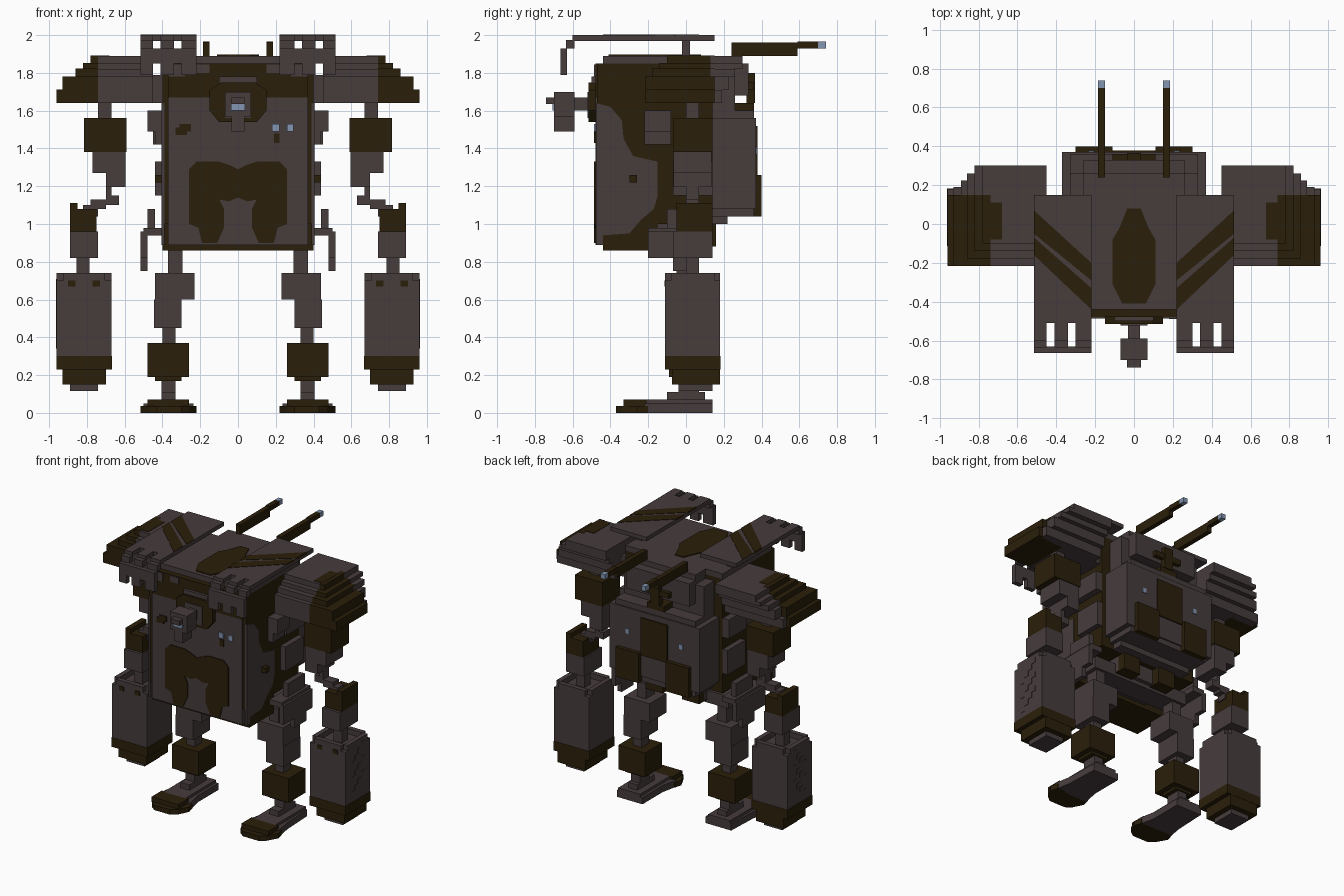
import bpy, bmesh

def material(name, rgb):
    m = bpy.data.materials.new(name)
    m.diffuse_color = (*rgb, 1)
    return m

GREY = material("warm_grey", (0.063, 0.045, 0.046))
BROWN = material("dark_brown", (0.023, 0.0135, 0.003))
BLUE = material("pale_blue", (0.23, 0.30, 0.45))

def finish(name, bm, mat):
    bmesh.ops.recalc_face_normals(bm, faces=bm.faces)
    me = bpy.data.meshes.new(name)
    bm.to_mesh(me)
    bm.free()
    me.materials.append(mat)
    bpy.context.collection.objects.link(bpy.data.objects.new(name, me))

def part(name, mat, *boxes, mirror=True):
    """Blocks given as (x0, x1, y0, y1, z0, z1), optionally repeated on the -x side."""
    bm = bmesh.new()
    for x0, x1, y0, y1, z0, z1 in boxes:
        for s in ((1, -1) if mirror else (1,)):
            vs = bmesh.ops.create_cube(bm, size=1)["verts"]
            for v in vs:
                v.co.x = s * ((x0 + x1) / 2 + v.co.x * (x1 - x0))
                v.co.y = (y0 + y1) / 2 + v.co.y * (y1 - y0)
                v.co.z = (z0 + z1) / 2 + v.co.z * (z1 - z0)
    finish(name, bm, mat)

def centre(name, mat, *boxes):
    part(name, mat, *boxes, mirror=False)

def prism(name, mat, outline, axis, lo, hi, mirror=True):
    """Outline in the plane across the axis, extruded from lo to hi."""
    bm = bmesh.new()
    for s in ((1, -1) if mirror else (1,)):
        put = {"x": lambda a, b, t: (s * t, a, b), "y": lambda a, b, t: (s * a, t, b),
               "z": lambda a, b, t: (s * a, b, t)}[axis]
        low = [bm.verts.new(put(a, b, lo)) for a, b in outline]
        top = [bm.verts.new(put(a, b, hi)) for a, b in outline]
        bm.faces.new(low)
        bm.faces.new(top)
        for i in range(len(low)):
            j = (i + 1) % len(low)
            bm.faces.new((low[i], low[j], top[j], top[i]))
    finish(name, bm, mat)

# torso core, front panels and deck
centre("torso_core", BROWN, (-.40, .40, -.47, .14, 1.0, 1.85), (-.40, .40, -.44, -.15, .86, 1.0),
       (-.37, .37, -.48, -.40, 1.67, 1.85))
centre("chest_panel", GREY, (-.37, .37, -.48, -.40, 1.33, 1.67))
centre("belly_panel", GREY, (-.37, .37, -.48, -.40, .89, 1.33))
centre("top_deck", GREY, (-.40, .40, -.44, .14, 1.85, 1.89), (-.26, .26, .14, .26, 1.68, 1.89),
       (-.33, .33, .14, .26, 1.60, 1.82), (-.26, .26, .26, .33, 1.68, 1.85))
prism("deck_oval", BROWN, [(-.035, .08), (.035, .08), (.075, -.02), (.11, -.08), (.11, -.31), (.06, -.41),
      (-.06, -.41), (-.11, -.31), (-.11, -.08), (-.075, -.02)], "z", 1.885, 1.897, False)
part("collar_blocks", GREY, (.28, .37, -.486, -.46, 1.78, 1.845), (.15, .22, -.486, -.46, 1.80, 1.845))

# camouflage on the torso sides
prism("side_upper_patch", GREY, [(-.475, 1.30), (-.475, 1.64), (-.40, 1.62), (-.34, 1.55), (-.33, 1.45),
      (-.28, 1.36), (-.15, 1.33), (-.15, 1.15), (-.475, 1.15)], "x", .39, .405)
prism("side_lower_patch", GREY, [(-.475, .89), (-.475, 1.15), (-.15, 1.15), (-.17, 1.08), (-.24, 1.02),
      (-.30, .95), (-.44, .94), (-.44, .89)], "x", .39, .405)
part("side_stud", BROWN, (.40, .44, -.30, -.26, 1.22, 1.26))
part("side_pods", GREY, (.40, .48, -.22, -.08, 1.49, 1.6), (.40, .44, -.22, -.08, 1.42, 1.49),
     (.40, .44, -.07, .14, 1.15, 1.33), (.40, .45, -.07, .14, 1.42, 1.56))

# painted front details
prism("belly_camouflage", BROWN, [(0, 1.29), (.04, 1.31), (.1, 1.33), (.22, 1.33), (.26, 1.29), (.26, 1.0),
      (.21, .98), (.19, .9), (.11, .9), (.075, .98), (.075, 1.08), (.1, 1.13), (.05, 1.12), (0, 1.14)],
      "y", -.487, -.47)
centre("chest_patches", BROWN, (-.33, -.27, -.487, -.47, 1.47, 1.51), (-.31, -.25, -.487, -.47, 1.49, 1.53),
       (.19, .22, -.487, -.47, 1.43, 1.48))
centre("chest_lamps", BLUE, (.18, .22, -.488, -.47, 1.49, 1.53), (.26, .295, -.488, -.47, 1.49, 1.53))

# neck surround and head sensor
prism("neck_surround", BROWN, [(-.15, 1.71), (-.15, 1.6), (-.10, 1.54), (.10, 1.54), (.15, 1.6), (.15, 1.71),
      (.09, 1.75), (-.09, 1.75)], "y", -.515, -.46, False)
centre("neck_brow", GREY, (-.10, .10, -.50, -.46, 1.74, 1.78), (-.07, .07, -.522, -.50, 1.56, 1.70))
centre("head", GREY, (-.07, .07, -.70, -.59, 1.57, 1.70), (-.035, .035, -.70, -.59, 1.49, 1.57),
       (-.03, .03, -.60, -.48, 1.60, 1.67), (-.035, .035, -.74, -.70, 1.635, 1.67))
centre("eye", BLUE, (-.037, .037, -.708, -.69, 1.60, 1.635))

# roof plates with hooked front fingers
fingers = [(.22, .30), (.34, .41), (.45, .515)]
part("roof_plate", GREY, (.22, .515, -.51, .15, 1.97, 2.0), (.22, .515, -.665, -.63, 1.85, 1.93),
     (.35, .40, -.02, .02, 1.88, 1.97),
     *[(a, b, -.60, -.51, 1.97, 2.0) for a, b in fingers],
     *[(a, b, -.635, -.59, 1.93, 1.975) for a, b in fingers],
     *[(a, b, -.665, -.63, 1.79, 1.85) for a, b in fingers])
for n, (outer, inner) in enumerate([((.07, -.05), (-.20, -.29)), ((-.07, -.16), (-.33, -.44))]):
    prism(f"roof_stripe_{n}", BROWN, [(.515, outer[0]), (.22, inner[0]), (.22, inner[1]), (.515, outer[1])],
          "z", 1.99, 2.003)

# stepped shoulder armour (z0, z1, outer x, front y, back y, outer x of the back), brown outside
steps = [(1.64, 1.71, .96, -.215, .19, .93), (1.71, 1.78, .93, -.215, .225, .89), (1.78, 1.82, .86, -.18, .26, .86),
         (1.82, 1.85, .82, -.14, .30, .82), (1.85, 1.89, .78, -.10, .30, .78)]
part("shoulder_inner", GREY, *[(.45, .74, y0, y1, z0, z1) for z0, z1, x, y0, y1, xb in steps],
     *[(.70, xb, .13, y1, z0, z1) for z0, z1, x, y0, y1, xb in steps])
part("shoulder_outer", BROWN, *[(.74, x, y0, .15, z0, z1 + .002) for z0, z1, x, y0, y1, xb in steps],
     (.68, .75, -.08, .11, 1.85, 1.893))
part("shoulder_joint", GREY, (.39, .46, -.07, .12, 1.64, 1.79))

# rear guns
part("rear_gun", BROWN, (.15, .185, .24, .59, 1.89, 1.96), (.15, .185, .59, .70, 1.93, 1.965))
part("gun_tip", BLUE, (.15, .185, .70, .74, 1.93, 1.965))

# backpack
centre("backpack", GREY, (-.37, .37, .14, .37, 1.08, 1.56), (-.33, .33, .14, .36, 1.04, 1.60),
       (-.30, .30, .14, .22, 1.0, 1.04))
centre("backpack_hatch", BROWN, (-.11, .11, .36, .378, 1.24, 1.52))
part("backpack_boxes", BROWN, (.11, .30, .29, .40, 1.04, 1.26))
part("backpack_lamps", BLUE, (.205, .235, .36, .376, 1.37, 1.405))
centre("rear_cross", BROWN, (-.11, .11, .32, .36, 1.71, 1.75), (-.035, .035, .32, .365, 1.64, 1.80),
       (-.07, .07, .25, .36, 1.60, 1.64))

# pelvis and hip skirts
centre("pelvis", GREY, (-.22, .22, -.18, .10, .89, 1.0), (-.40, .40, -.09, .07, .86, .95))
part("pelvis_pads", BROWN, (.08, .22, .04, .16, .88, 1.0))
part("hip_skirt", GREY, (.48, .515, -.20, .14, .82, .96), (.48, .515, -.07, .07, .75, .82),
     (.40, .50, -.20, .14, .94, .98), (.44, .48, -.10, .10, .98, 1.08))

# arms
part("upper_arm_joint", GREY, (.67, .74, 0, .07, 1.55, 1.65))
part("upper_arm", BROWN, (.59, .815, -.07, .14, 1.38, 1.56))
part("upper_arm_cuff", GREY, (.595, .77, -.065, .135, 1.27, 1.38), (.595, .70, -.065, .135, 1.195, 1.27))
part("elbow", GREY, (.67, .70, 0, .07, 1.12, 1.20), (.63, .70, 0, .07, 1.10, 1.15), (.70, .78, 0, .07, 1.08, 1.13),
     (.74, .82, 0, .07, 1.04, 1.10))
part("forearm_guard", BROWN, (.75, .89, -.05, .14, .96, 1.08), (.85, .89, -.05, .14, 1.08, 1.11))
part("forearm", GREY, (.74, .89, -.07, .14, .82, .96), (.785, .855, 0, .07, .70, .82))

# box fists: hollow top rim, studded outer side, tapered brown base
part("fist", GREY, (.67, .96, -.11, .18, .30, .70), (.67, .705, -.08, .15, .70, .74), (.925, .96, -.08, .15, .70, .74),
     (.705, .925, .145, .18, .70, .74), (.705, .925, -.11, -.075, .70, .74), (.74, .89, -.04, .14, .115, .16))
part("fist_studs", GREY, *[(.955, .963, -.04 + .0375 * i, -.002 + .0375 * i, z + .0375 * i, z + .0375 * (i + 1))
     for z in (.56, .45, .34) for i in range(4)])
part("fist_notches", BROWN, (.73, .77, -.115, -.10, .67, .70), (.86, .90, -.115, -.10, .67, .70))
part("fist_base", BROWN, (.668, .962, -.112, .182, .23, .30), (.70, .93, -.075, .18, .15, .23))

# legs
part("hip_joint", GREY, (.295, .37, -.05, .05, .73, .88))
part("thigh", GREY, (.23, .44, -.10, .10, .60, .74), (.30, .445, -.10, .10, .45, .60), (.33, .40, -.035, .05, .36, .45))
part("shin", BROWN, (.26, .48, -.09, .11, .19, .37), (.30, .44, -.06, .08, .17, .19))
part("ankle", GREY, (.33, .405, -.04, .07, .05, .18), (.33, .405, -.10, .10, .07, .11))
prism("foot_heel", GREY, [(.26, .14), (.47, .14), (.48, -.10), (.50, -.22), (.235, -.22), (.26, -.10)], "z", 0, .05)
part("foot_top", GREY, (.28, .46, -.22, .14, .03, .07))
prism("foot_toe", BROWN, [(.235, -.20), (.50, -.20), (.515, -.26), (.47, -.34), (.43, -.37), (.30, -.37),
      (.26, -.34), (.22, -.26)], "z", 0, .037)
part("toe_cap", BROWN, (.26, .48, -.33, -.21, .03, .07))
